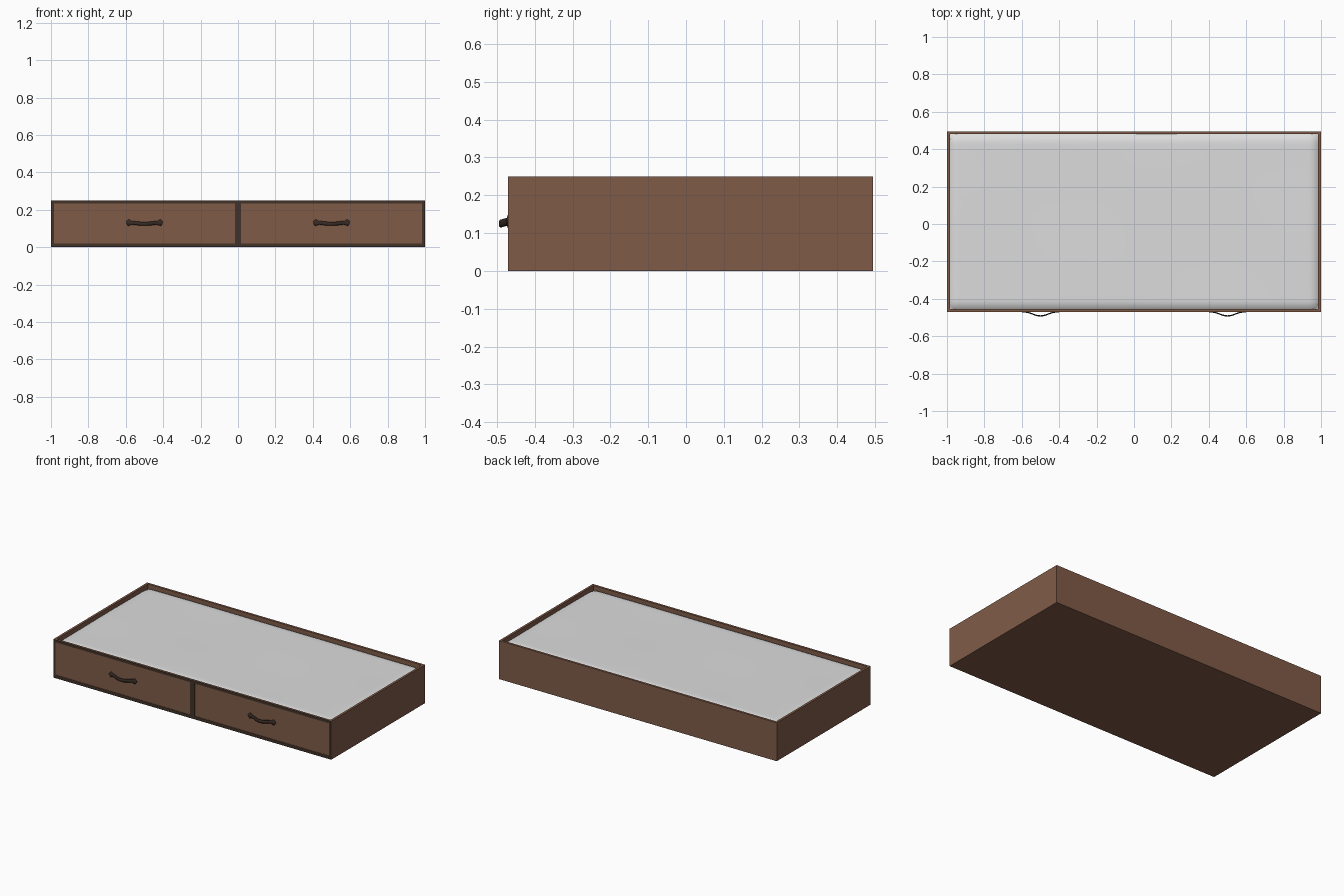
import bpy, bmesh, math

if "Cube" in bpy.data.objects:
    bpy.data.objects.remove(bpy.data.objects["Cube"])


def material(name, rgb):
    m = bpy.data.materials.new(name)
    m.diffuse_color = (*rgb, 1)
    m.use_nodes = True
    m.node_tree.nodes["Principled BSDF"].inputs["Base Color"].default_value = m.diffuse_color
    return m


WOOD = material("brown wood", (0.215, 0.105, 0.065))
DARK = material("dark wood edge", (0.055, 0.032, 0.022))
METAL = material("dark bronze", (0.04, 0.024, 0.018))
FABRIC = material("light grey fabric", (0.72, 0.72, 0.72))


def finish(name, bm, *mats):
    bmesh.ops.recalc_face_normals(bm, faces=bm.faces)
    me = bpy.data.meshes.new(name)
    bm.to_mesh(me)
    bm.free()
    for m in mats:
        me.materials.append(m)
    ob = bpy.data.objects.new(name, me)
    bpy.context.collection.objects.link(ob)
    return ob


def box(name, x0, x1, y0, y1, z0, z1, mat=WOOD, dark_front=False):
    bm = bmesh.new()
    bmesh.ops.create_cube(bm, size=1)
    for v in bm.verts:
        v.co = ((x0 + x1) / 2 + v.co.x * (x1 - x0),
                (y0 + y1) / 2 + v.co.y * (y1 - y0),
                (z0 + z1) / 2 + v.co.z * (z1 - z0))
    bm.normal_update()
    if dark_front:
        for f in bm.faces:
            if f.normal.y < -0.5:
                f.material_index = 1
    return finish(name, bm, mat, DARK)


FRONT, BACK, T, H = -0.47, 0.495, 0.015, 0.25

# outer case
box("bottom_board", -1 + T, 1 - T, FRONT + T, BACK - T, 0, 0.015)
box("back_board", -1, 1, BACK - T, BACK, 0, H)
for side, s in (("left", -1), ("right", 1)):
    xa, xb = sorted((s, s * (1 - T)))
    box(side + "_side_board", xa, xb, FRONT + T, BACK - T, 0, H)
    box(side + "_front_stile", xa, xb, FRONT, FRONT + T, 0, H, dark_front=True)

# front frame
box("front_top_rail", -1 + T, 1 - T, FRONT, FRONT + T, 0.233, H, dark_front=True)
box("front_bottom_rail", -1 + T, 1 - T, FRONT, FRONT + T, 0, 0.02, dark_front=True)
box("front_divider", -0.016, 0.016, FRONT, FRONT + T, 0.02, 0.233, dark_front=True)


# bowed pull handle: flat strap swept along a bell-shaped curve
def handle(name, cx):
    bm = bmesh.new()
    n, rings = 28, []
    for i in range(n + 1):
        t = -1 + 2 * i / n
        bow = 0.5 + 0.5 * math.cos(math.pi * min(1, abs(t) / 0.85))
        y = FRONT + 0.001 - 0.021 * bow
        z = 0.131 - 0.006 * bow
        # rounded end plates, narrower strap between them
        half = 0.010 + 0.008 * math.exp(-((abs(t) - 0.85) / 0.09) ** 2)
        if abs(t) > 0.9:
            half *= max(0.25, 1 - (abs(t) - 0.9) / 0.12)
        x = cx + 0.1 * t
        rings.append([bm.verts.new((x, y + dy, z + dz * half)) for dy, dz in
                      ((0.002, -1), (-0.002, -1), (-0.005, -0.5),
                       (-0.005, 0.5), (-0.002, 1), (0.002, 1))])
    for a, b in zip(rings, rings[1:]):
        for k in range(6):
            bm.faces.new((a[k], a[(k + 1) % 6], b[(k + 1) % 6], b[k]))
    bm.faces.new(rings[0])
    bm.faces.new(rings[-1])
    ob = finish(name, bm, METAL)
    for p in ob.data.polygons:
        p.use_smooth = len(p.vertices) == 4


# drawers, slightly set back inside the frame
for side, s in (("left", -1), ("right", 1)):
    xa, xb = sorted((s * 0.016, s * (1 - T)))
    box(side + "_drawer_front", xa, xb, FRONT + 0.003, FRONT + T, 0.02, 0.233)
    handle(side + "_drawer_handle", s * 0.5)

# mattress: soft pad with edges that sink toward the case
bm = bmesh.new()
X, Y0, Y1 = 1 - T, FRONT + T, BACK - T
NX, NY = 60, 32


def soft(u):
    # points gather toward the edges
    return math.sin(u * math.pi / 2)


def fall(d):
    return max(0, 1 - d / 0.045) ** 2


grid = []
for j in range(NY + 1):
    row = []
    for i in range(NX + 1):
        x = X * soft(-1 + 2 * i / NX)
        y = (Y0 + Y1) / 2 + (Y1 - Y0) / 2 * soft(-1 + 2 * j / NY)
        dx, dy = X - abs(x), min(y - Y0, Y1 - y)
        z = 0.237 - 0.016 * min(1.6, fall(dx) + fall(dy))
        z += 0.0012 * math.sin(5 * x + 2 * y) * math.sin(7 * y - x)
        row.append(bm.verts.new((x, y, z)))
    grid.append(row)
for j in range(NY):
    for i in range(NX):
        bm.faces.new((grid[j][i], grid[j][i + 1], grid[j + 1][i + 1], grid[j + 1][i]))
rim = [e for e in bm.edges if e.is_boundary]
ext = bmesh.ops.extrude_edge_only(bm, edges=rim)["geom"]
for v in ext:
    if isinstance(v, bmesh.types.BMVert):
        v.co.z = 0.015
bmesh.ops.holes_fill(bm, edges=[e for e in bm.edges if e.is_boundary], sides=0)
pad = finish("mattress", bm, FABRIC)
bpy.context.view_layer.objects.active = pad
pad.select_set(True)
bpy.ops.object.shade_smooth_by_angle(angle=math.radians(40))
